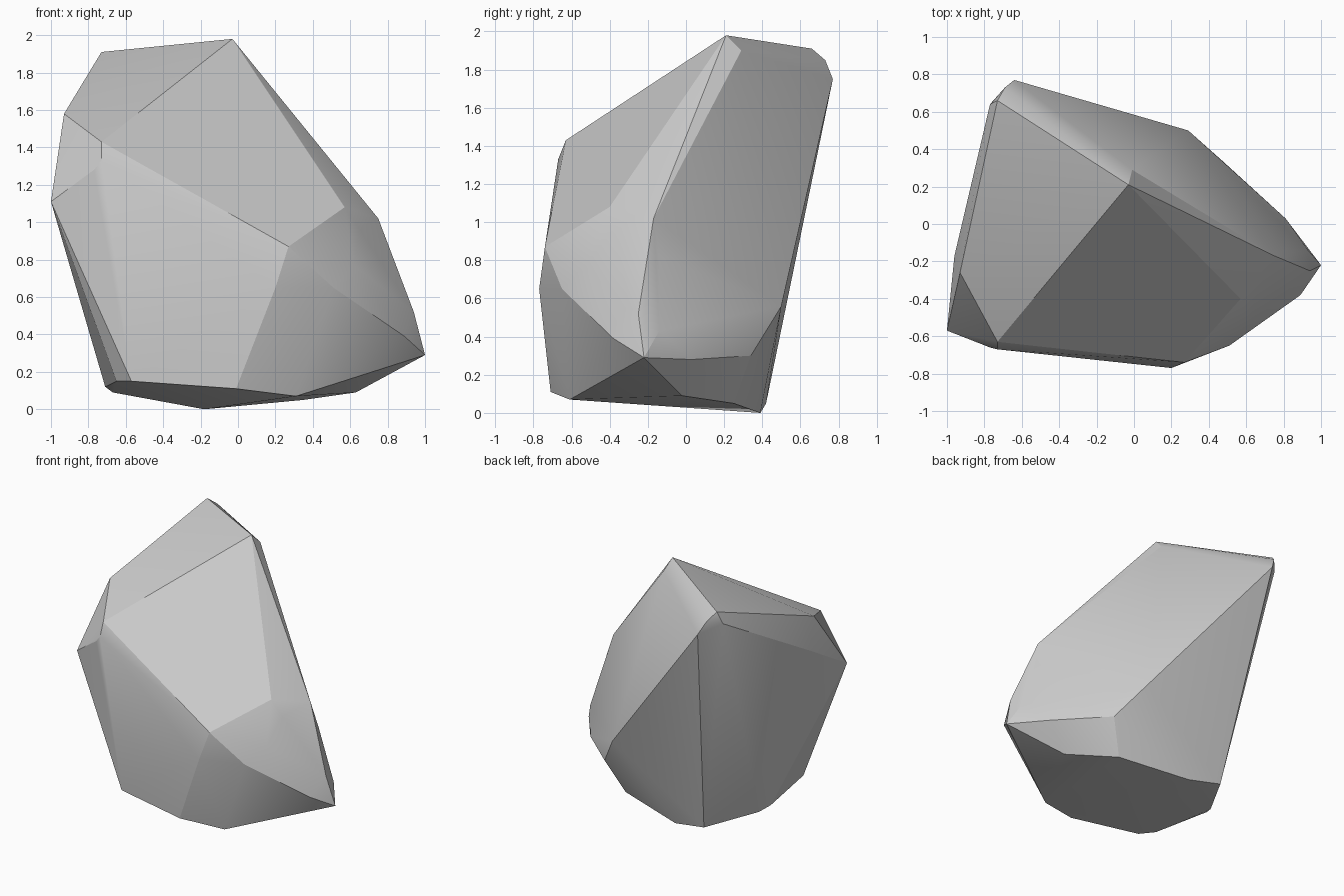
import bpy, bmesh, math

if "Cube" in bpy.data.objects:
    bpy.data.objects.remove(bpy.data.objects["Cube"])

# Corner points of the chiselled boulder, grouped by region
crest = [(-.03, .21, 1.98), (-.01, .29, 1.90), (-.73, .66, 1.91),
         (-.69, .73, 1.85), (-.64, .77, 1.75), (-.77, .64, 1.82)]
left_shoulder = [(-.93, -.26, 1.58), (-.73, -.63, 1.43), (-.73, -.67, 1.33),
                 (-.77, -.66, 1.28), (-1, -.57, 1.11), (-.96, -.17, 1.35)]
front_bulge = [(.20, -.77, .65), (.27, -.74, .87), (.51, -.65, .65),
               (.57, -.40, 1.08), (.65, -.38, .96), (.62, -.53, .77)]
right_point = [(.75, -.17, 1.02), (.80, -.14, .82), (.94, -.25, .52),
               (.93, -.14, .43), (.89, -.38, .39), (1, -.22, .29),
               (.81, .03, .28), (.47, .34, .30), (.29, .50, .56)]
base = [(-.18, .39, 0), (-.45, .42, .05), (-.67, .05, .09), (-.71, -.04, .12),
        (-.65, -.53, .15), (-.57, -.63, .15), (-.01, -.71, .11),
        (.31, -.61, .07), (.63, -.02, .09), (.35, .25, .05)]

# Boulder: convex hull stretched over the corners
bm = bmesh.new()
for p in crest + left_shoulder + front_bulge + right_point + base:
    bm.verts.new(p)
hull = bmesh.ops.convex_hull(bm, input=bm.verts)
loose = [v for v in bm.verts if not v.link_faces]
bmesh.ops.delete(bm, geom=loose, context='VERTS')

# Merge nearly coplanar triangles into broad facets
bmesh.ops.dissolve_limit(bm, angle_limit=math.radians(1.5),
                         verts=bm.verts, edges=bm.edges)
bmesh.ops.recalc_face_normals(bm, faces=bm.faces)

mesh = bpy.data.meshes.new("boulder")
bm.to_mesh(mesh)
bm.free()
boulder = bpy.data.objects.new("boulder", mesh)
bpy.context.collection.objects.link(boulder)

# Soft shading on shallow breaks, crisp main ridges
bpy.context.view_layer.objects.active = boulder
boulder.select_set(True)
bpy.ops.object.shade_smooth_by_angle(angle=math.radians(20))
